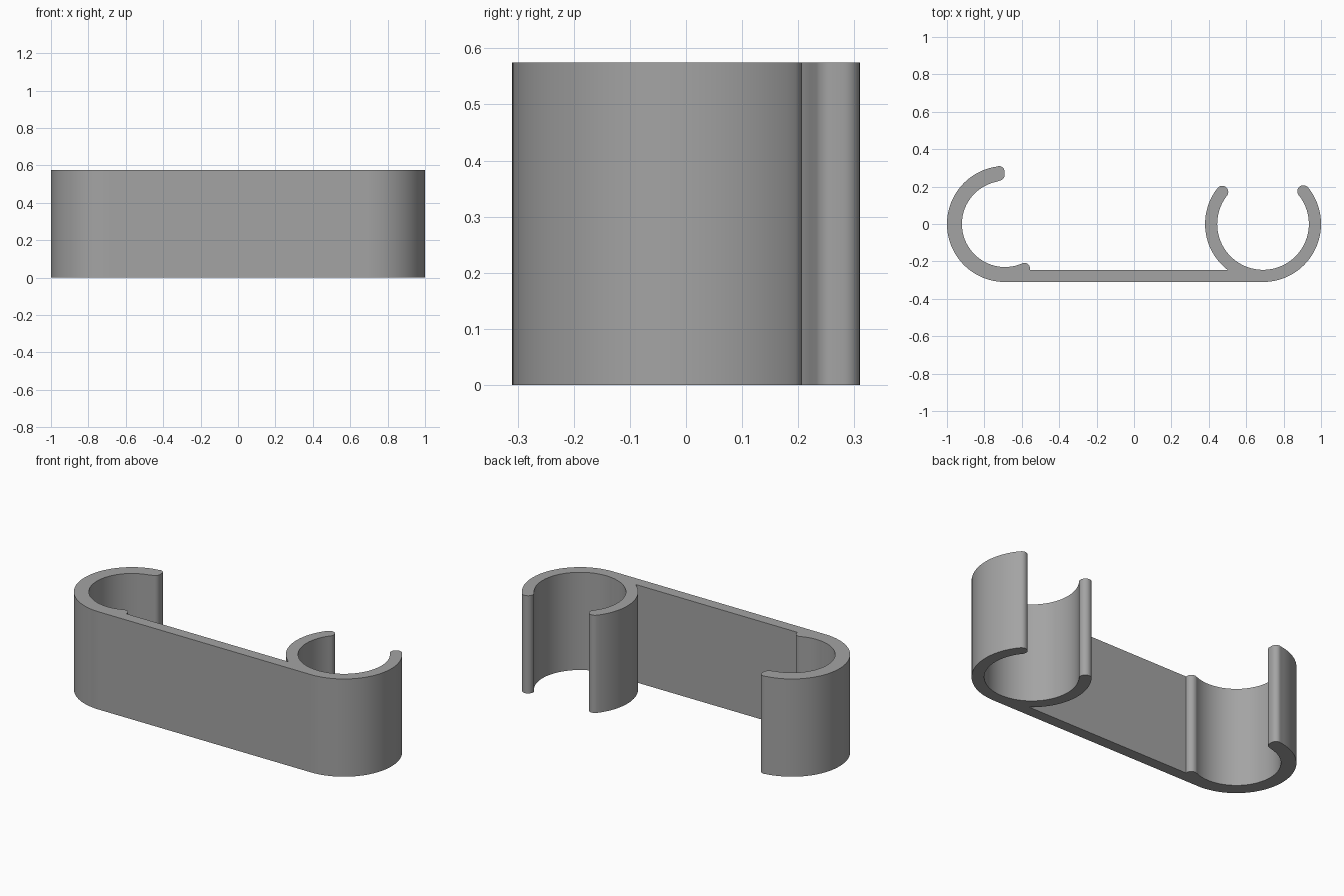
import bpy, bmesh
from math import cos, sin, radians, degrees, asin

if "Cube" in bpy.data.objects:
    bpy.data.objects.remove(bpy.data.objects["Cube"])

HEIGHT = 0.575
R = 0.31            # outer radius shared by both hooks
CX = 0.69           # hook centres at x = -CX and x = +CX
R_HOOK = 0.23       # inner radius of the open left hook
R_CLIP = 0.245      # inner radius of the right snap clip


def arc(cx, cy, r, a0, a1, n):
    """Points along an arc from a0 to a1 degrees."""
    return [(cx + r * cos(radians(a0 + (a1 - a0) * i / n)),
             cy + r * sin(radians(a0 + (a1 - a0) * i / n))) for i in range(n + 1)]


def tip(angle, start, end):
    """Half-round end of the snap clip's wall."""
    mid, r = (R + R_CLIP) / 2, (R - R_CLIP) / 2
    a = radians(angle)
    return arc(CX + mid * cos(a), mid * sin(a), r, start, end, 10)[1:-1]


join = 180 + degrees(asin(R_CLIP / R))   # where the clip meets the bar

outline = []
# rounded free end of the left hook
outline += arc(-0.722, 0.262, 0.03, -80, 0, 6)
outline += arc(-0.722, 0.28, 0.03, 0, 90, 6)
# outside: left hook, underside of bar, right clip
outline += arc(-CX, 0, R, 98, 270, 48)
outline += arc(CX, 0, R, -90, 39, 40)
# clip opening and bore
outline += tip(39, 39, 219)
outline += arc(CX, 0, R_CLIP, 39, -219, 72)
outline += tip(141.8, -38.2, 141.8)
outline += arc(CX, 0, R, 141.8, join, 28)
# inner face of the bar, then the small lip at the left hook
outline += [(-0.556, -R_CLIP)]
outline += arc(-0.586, -0.238, 0.03, 0, 100, 7)
# bore of the left hook
outline += arc(-CX, 0, R_HOOK, -65, -257, 56)

# extrude the profile upward
bm = bmesh.new()
base = bm.faces.new([bm.verts.new((x, y, 0)) for x, y in outline])
top = bmesh.ops.extrude_face_region(bm, geom=[base], use_keep_orig=True)
bmesh.ops.translate(bm, vec=(0, 0, HEIGHT),
                    verts=[v for v in top["geom"] if isinstance(v, bmesh.types.BMVert)])
bmesh.ops.recalc_face_normals(bm, faces=bm.faces)
bmesh.ops.triangulate(bm, faces=[f for f in bm.faces if len(f.verts) > 4])

mesh = bpy.data.meshes.new("double_hook_clip")
bm.to_mesh(mesh)
bm.free()
clip = bpy.data.objects.new("double_hook_clip", mesh)
bpy.context.collection.objects.link(clip)

# dark grey plastic
plastic = bpy.data.materials.new("dark_grey")
plastic.diffuse_color = (0.37, 0.37, 0.37, 1)
plastic.use_nodes = True
plastic.node_tree.nodes["Principled BSDF"].inputs["Base Color"].default_value = plastic.diffuse_color
mesh.materials.append(plastic)

bpy.context.view_layer.objects.active = clip
clip.select_set(True)
bpy.ops.object.shade_smooth_by_angle()
